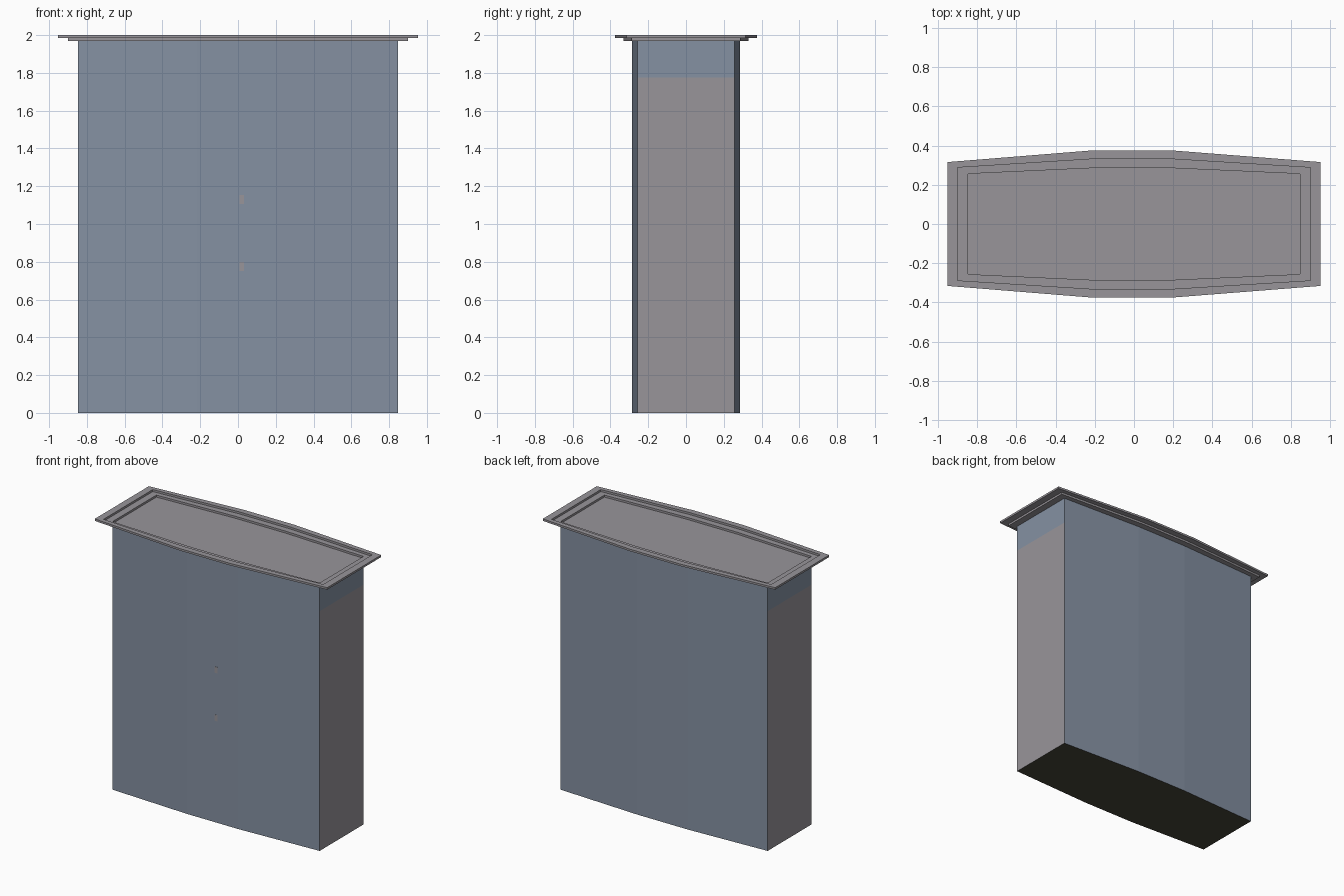
import bpy, bmesh

if "Cube" in bpy.data.objects:
    bpy.data.objects.remove(bpy.data.objects["Cube"])


def material(name, rgb):
    m = bpy.data.materials.new(name)
    m.diffuse_color = (*rgb, 1)
    m.use_nodes = True
    m.node_tree.nodes["Principled BSDF"].inputs["Base Color"].default_value = m.diffuse_color
    return m


BLUE = material("slate_blue", (0.235, 0.285, 0.365))
GREY = material("warm_grey", (0.315, 0.300, 0.323))
DARK = material("dark_underside", (0.062, 0.058, 0.040))


def outline(bm, xe, ye, ym, z):
    """Bowed eight-sided footprint: half length, half depth at ends and middle."""
    pts = [(-xe, -ye), (-0.22, -ym), (0.2, -ym), (xe, -ye),
           (xe, ye), (0.2, ym), (-0.22, ym), (-xe, ye)]
    return [bm.verts.new((x, y, z)) for x, y in pts]


def bridge(bm, a, b):
    n = len(a)
    return [bm.faces.new((a[i], a[(i + 1) % n], b[(i + 1) % n], b[i]))
            for i in range(n)]


def finish(bm, name, mats):
    bmesh.ops.recalc_face_normals(bm, faces=bm.faces)
    me = bpy.data.meshes.new(name)
    bm.to_mesh(me)
    bm.free()
    for m in mats:
        me.materials.append(m)
    ob = bpy.data.objects.new(name, me)
    bpy.context.collection.objects.link(ob)
    return ob


BODY = (0.848, 0.256, 0.285)
STEP = (0.900, 0.288, 0.331)
RIM = (0.952, 0.316, 0.375)

# Cabinet body: blue long sides, grey ends with a blue band on top
bm = bmesh.new()
rings = [outline(bm, *BODY, z) for z in (0, 1.775, 1.97)]
for level in (0, 1):
    for f in bridge(bm, rings[level], rings[level + 1]):
        is_end = all(abs(v.co.x) > 0.8 for v in f.verts)
        f.material_index = 1 if is_end and level == 0 else 0
bm.faces.new(rings[0]).material_index = 2
bm.faces.new(rings[2]).material_index = 1
finish(bm, "cabinet_body", (BLUE, GREY, DARK))


# Stepped cornice: two stacked hollow frames around a recessed top
def frame(name, inner, outer, z0, z1):
    bm = bmesh.new()
    loops = [outline(bm, *s, z) for s, z in
             ((inner, z0), (outer, z0), (outer, z1), (inner, z1))]
    for i in range(4):
        bridge(bm, loops[i], loops[(i + 1) % 4])
    finish(bm, name, (GREY,))


frame("cornice_lower", BODY, STEP, 1.97, 1.985)
frame("cornice_upper", STEP, RIM, 1.985, 2.0)

# Small door plates on the front
for name, z in (("upper_door_plate", 1.13), ("lower_door_plate", 0.775)):
    bm = bmesh.new()
    bmesh.ops.create_cube(bm, size=1)
    bmesh.ops.scale(bm, vec=(0.026, 0.004, 0.046), verts=bm.verts)
    bmesh.ops.translate(bm, vec=(0.02, -BODY[2], z), verts=bm.verts)
    finish(bm, name, (GREY,))
